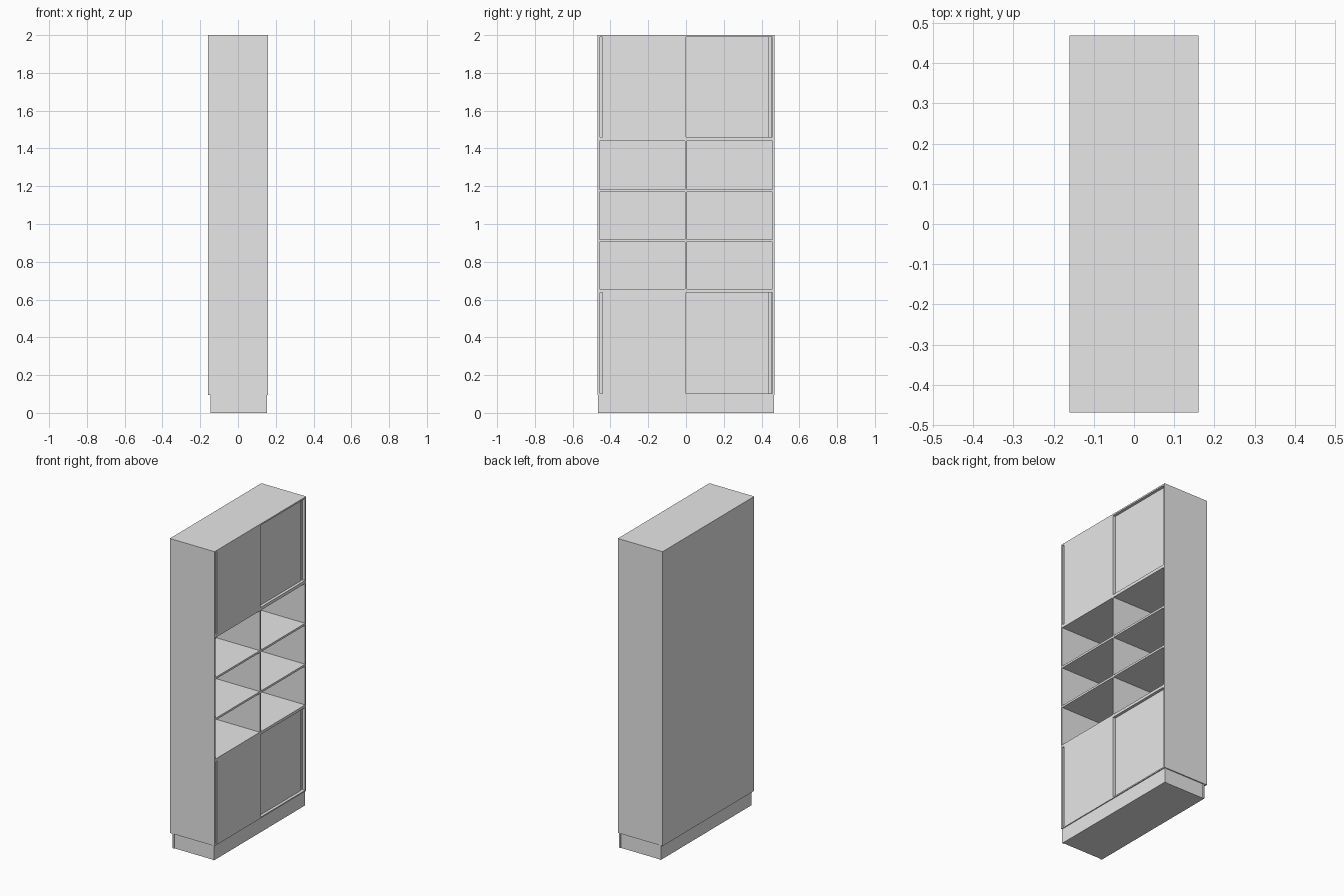
import bpy

cube = bpy.data.objects.get("Cube")
if cube:
    bpy.data.objects.remove(cube, do_unlink=True)

grey = bpy.data.materials.new("light_grey")
grey.use_nodes = True
COLOUR = (0.8, 0.8, 0.8, 1)
grey.diffuse_color = COLOUR
grey.node_tree.nodes["Principled BSDF"].inputs["Base Color"].default_value = COLOUR


def box(name, xs, ys, zs):
    """Box spanning the given ranges on each axis."""
    spans = (xs, ys, zs)
    bpy.ops.mesh.primitive_cube_add(size=1, location=[(a + b) / 2 for a, b in spans])
    ob = bpy.context.object
    ob.name = name
    ob.scale = [b - a for a, b in spans]
    bpy.ops.object.transform_apply(location=False, rotation=False, scale=True)
    ob.data.materials.append(grey)
    return ob


FRONT, BACK = 0.16, -0.16
SIDE, INNER = 0.468, 0.458
BOTTOM, TOP = 0.095, 2.0
INSIDE = BACK + 0.01
RECESS = 0.018

# Carcass: sides, back, top and floor
for name, s in (("left", 1), ("right", -1)):
    box(f"{name}_side_panel", (BACK, FRONT), sorted((s * INNER, s * SIDE)), (BOTTOM, TOP))
box("back_panel", (BACK, INSIDE), (-INNER, INNER), (BOTTOM, TOP))
boards = {
    "floor_board": (BOTTOM, 0.103),
    "lower_cabinet_top": (0.637, 0.655),
    "lower_shelf": (0.905, 0.918),
    "upper_shelf": (1.17, 1.183),
    "upper_cabinet_floor": (1.44, 1.46),
    "top_board": (1.99, TOP),
}
for name, zs in boards.items():
    box(name, (INSIDE, FRONT), (-INNER, INNER), zs)

# Upright in the middle of the open shelves
box("shelf_divider", (INSIDE, FRONT), (-0.005, 0.005), (0.655, 1.44))


def sliding_door(name, face, ys, slot, zs):
    """Door with a full-height finger slot near its outer edge."""
    thick = face - RECESS
    box(f"{name}_inner_leaf", (thick, face), (ys[0], slot[0]), zs)
    box(f"{name}_slot_base", (thick, face - 0.01), slot, zs)
    box(f"{name}_outer_leaf", (thick, face), (slot[1], ys[1]), zs)


# Sliding doors: one flush with the frame, its neighbour on the track behind
for level, zs in (("lower", (0.103, 0.637)), ("upper", (1.46, 1.99))):
    sliding_door(f"{level}_flush_door", FRONT, (-INNER, 0), (-0.455, -0.443), zs)
    sliding_door(f"{level}_rear_door", FRONT - RECESS, (0, INNER), (0.44, 0.452), zs)

# Plinth with slightly wider front and back boards
box("plinth", (-0.133, 0.142), (-0.461, 0.461), (0, BOTTOM))
box("plinth_front", (0.142, 0.154), (-0.465, 0.465), (0, BOTTOM))
box("plinth_back", (-0.145, -0.133), (-0.465, 0.465), (0, BOTTOM))
